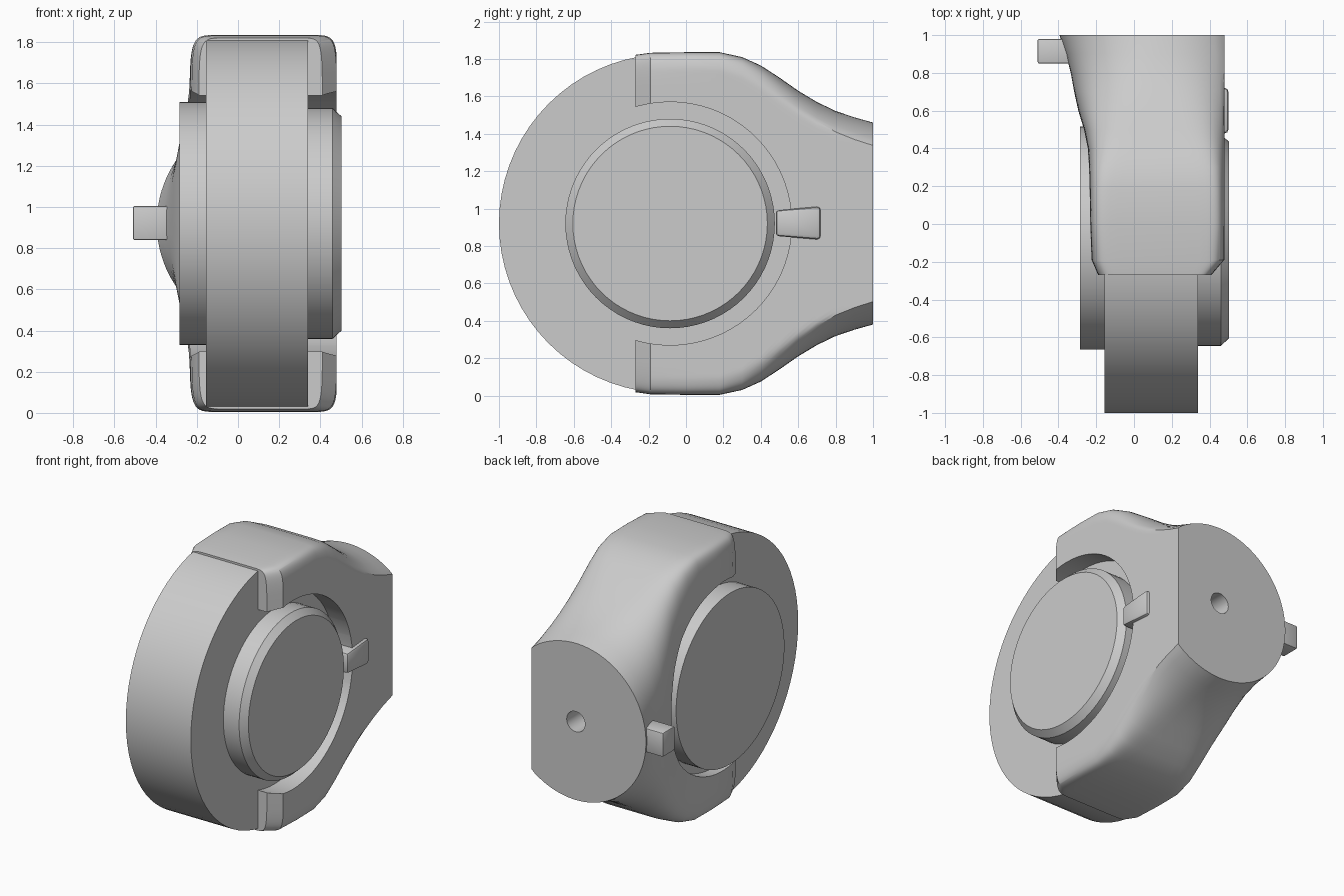
import bpy
import bmesh
from math import sin, cos, pi, radians, copysign
from mathutils import Matrix

cube = bpy.data.objects.get("Cube")
if cube:
    bpy.data.objects.remove(cube, do_unlink=True)

GREY = (0.6, 0.6, 0.6, 1)
grey = bpy.data.materials.new("plain_grey")
grey.use_nodes = True
grey.diffuse_color = GREY
grey.node_tree.nodes["Principled BSDF"].inputs["Base Color"].default_value = GREY

AXLE_Z = 0.92
AXLE_Y = -0.085


def finish(name, bm, angle=30):
    bmesh.ops.recalc_face_normals(bm, faces=bm.faces)
    mesh = bpy.data.meshes.new(name)
    bm.to_mesh(mesh)
    bm.free()
    mesh.materials.append(grey)
    ob = bpy.data.objects.new(name, mesh)
    bpy.context.collection.objects.link(ob)
    smooth(ob, angle)
    return ob


def smooth(ob, angle=30):
    bpy.ops.object.select_all(action="DESELECT")
    ob.select_set(True)
    bpy.context.view_layer.objects.active = ob
    bpy.ops.object.shade_smooth_by_angle(angle=radians(angle))


def loft(name, rings, angle=30):
    """Join closed rings of points into a capped solid."""
    bm = bmesh.new()
    loops = [[bm.verts.new(p) for p in ring] for ring in rings]
    for a, b in zip(loops, loops[1:]):
        for i in range(len(a)):
            j = (i + 1) % len(a)
            bm.faces.new((a[i], a[j], b[j], b[i]))
    bm.faces.new(loops[0])
    bm.faces.new(loops[-1])
    return finish(name, bm, angle)


def disc(name, steps, y=AXLE_Y, sides=72):
    """Turned part on the x axle; steps are (x, radius)."""
    return loft(name, [[(x, y + r * cos(2 * pi * i / sides),
                         AXLE_Z + r * sin(2 * pi * i / sides))
                        for i in range(sides)] for x, r in steps])


def block(name, low, high, bevel):
    bm = bmesh.new()
    size = [h - l for l, h in zip(low, high)]
    mid = [(h + l) / 2 for l, h in zip(low, high)]
    bmesh.ops.create_cube(bm, size=1, matrix=Matrix.Translation(mid) @ Matrix.Diagonal((*size, 1)))
    bmesh.ops.bevel(bm, geom=bm.edges[:], offset=bevel, segments=2, profile=0.5, affect="EDGES")
    return bm


def cut(ob, cutter):
    mod = ob.modifiers.new("cut", "BOOLEAN")
    mod.operation = "DIFFERENCE"
    mod.solver = "EXACT"
    mod.object = cutter
    bpy.ops.object.select_all(action="DESELECT")
    ob.select_set(True)
    bpy.context.view_layer.objects.active = ob
    bpy.ops.object.modifier_apply(modifier=mod.name)
    bpy.data.objects.remove(cutter, do_unlink=True)


# Wheel and its two hubs
disc("wheel", [(-0.155, 0.906), (0.34, 0.906)], y=-0.094)
disc("left_hub", [(0.33, 0.56), (0.46, 0.56), (0.503, 0.52)])
disc("right_hub", [(-0.285, 0.59), (-0.15, 0.59)], y=-0.075)

# Fork body: box-like arms blending into a round mount with one flat side
MID_X, FLAT_X = 0.14, 0.478


def section(y, half_height, reach_right, reach_left, power, sides=96):
    ring = []
    for i in range(sides):
        a = 2 * pi * (i + 0.5) / sides
        u = copysign(abs(cos(a)) ** (2 / power), cos(a))
        v = copysign(abs(sin(a)) ** (2 / power), sin(a))
        x = MID_X + u * (reach_left if u > 0 else reach_right)
        ring.append((min(x, FLAT_X), y, AXLE_Z + v * half_height))
    return ring


# y, half height, reach to right, reach to left, squareness
stations = [
    (-0.27, 0.902, 0.33, 0.27, 14),
    (-0.19, 0.913, 0.365, 0.34, 14),
    (0.0, 0.916, 0.372, 0.345, 14),
    (0.18, 0.916, 0.375, 0.345, 13),
    (0.3, 0.89, 0.378, 0.35, 10),
    (0.4, 0.845, 0.385, 0.36, 7),
    (0.5, 0.78, 0.405, 0.38, 5),
    (0.6, 0.71, 0.435, 0.41, 3.8),
    (0.7, 0.65, 0.457, 0.45, 3),
    (0.8, 0.602, 0.475, 0.49, 2.5),
    (0.9, 0.568, 0.5, 0.525, 2.2),
    (1.0, 0.54, 0.535, 0.54, 2),
]
fork = loft("fork_body", [section(*s) for s in stations])

# Round opening around the hubs, and the mounting hole in the back
cut(fork, disc("bore_cutter", [(-0.8, 0.65), (0.8, 0.65)]))
hole = loft("hole_cutter", [[(MID_X + 0.07 * cos(2 * pi * i / 32), y,
                              AXLE_Z + 0.07 * sin(2 * pi * i / 32))
                             for i in range(32)] for y in (0.8, 1.1)])
cut(fork, hole)
smooth(fork)

# Small lug bridging the hub gap, narrower at its front end
bm = block("lug", (0.33, 0.48, 0.835), (0.5, 0.72, 1.01), 0.02)
for v in bm.verts:
    if v.co.y < 0.53:
        v.co.z = AXLE_Z + (v.co.z - AXLE_Z) * 0.8
finish("left_lug", bm)

# Square peg on the right of the mount
finish("right_peg", block("peg", (-0.51, 0.85, 0.84), (-0.3, 0.98, 1.005), 0.008))
